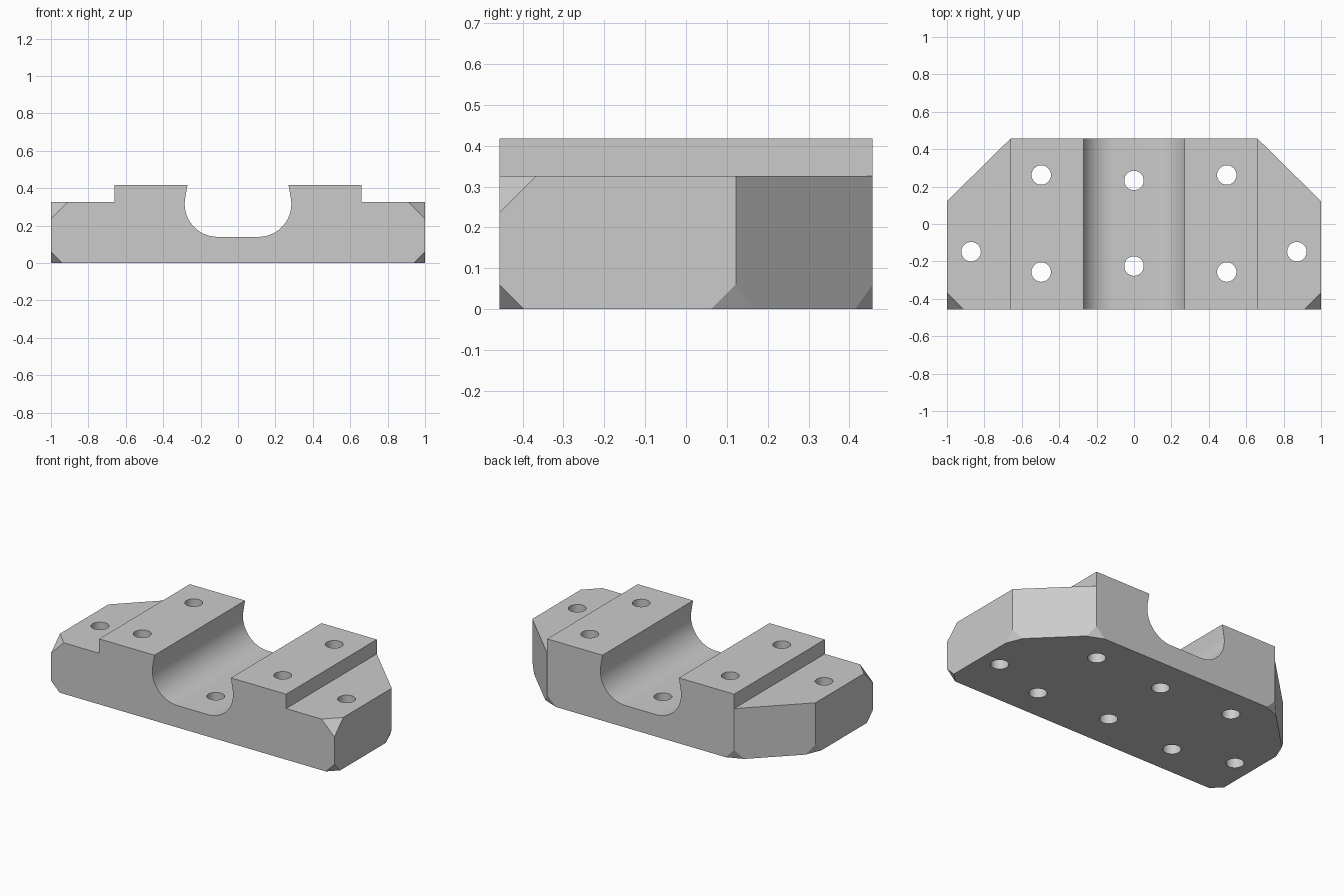
import bpy, bmesh, math
from mathutils import Vector

cube = bpy.data.objects.get("Cube")
if cube:
    bpy.data.objects.remove(cube, do_unlink=True)

grey = bpy.data.materials.new("machined grey")
grey.use_nodes = True
grey.diffuse_color = (0.6, 0.6, 0.6, 1)
grey.node_tree.nodes["Principled BSDF"].inputs["Base Color"].default_value = (0.6, 0.6, 0.6, 1)

DEPTH = 0.457        # half depth
STEP_X, STEP_Z, TOP_Z = 0.66, 0.326, 0.418
BACK_Y = 0.122       # where the angled back corners start


def add_object(name, bm):
    bmesh.ops.recalc_face_normals(bm, faces=bm.faces)
    mesh = bpy.data.meshes.new(name)
    bm.to_mesh(mesh)
    bm.free()
    mesh.materials.append(grey)
    obj = bpy.data.objects.new(name, mesh)
    bpy.context.collection.objects.link(obj)
    return obj


def slice_off(bm, a, b, c):
    """Cut away everything outside the plane through three points."""
    a, b, c = Vector(a), Vector(b), Vector(c)
    normal = (b - a).cross(c - a).normalized()
    if normal.dot(a - Vector((0, 0, 0.2))) < 0:
        normal = -normal
    geom = bm.verts[:] + bm.edges[:] + bm.faces[:]
    bmesh.ops.bisect_plane(bm, geom=geom, plane_co=a, plane_no=normal,
                           dist=1e-5, clear_outer=True)
    bmesh.ops.holes_fill(bm, edges=[e for e in bm.edges if e.is_boundary], sides=0)


# Stepped profile with a rounded channel, mirrored across the middle
half = [(1, 0), (1, STEP_Z), (STEP_X, STEP_Z), (STEP_X, TOP_Z), (0.27, TOP_Z)]
for i in range(25):
    ang = math.radians(8 - 98 * i / 24)
    half.append((0.11 + 0.175 * math.cos(ang), 0.315 + 0.175 * math.sin(ang)))
profile = half + [(-x, z) for x, z in reversed(half)]

bm = bmesh.new()
face = bm.faces.new([bm.verts.new((x, -DEPTH, z)) for x, z in profile])
ext = bmesh.ops.extrude_face_region(bm, geom=[face])
bmesh.ops.translate(bm, vec=(0, 2 * DEPTH, 0),
                    verts=[v for v in ext["geom"] if isinstance(v, bmesh.types.BMVert)])

# Angled back corners and small corner chamfers on each side
C, T = 0.06, 0.09
D = C / math.sqrt(2)
for s in (-1, 1):
    slice_off(bm, (s, BACK_Y, 0), (s, BACK_Y, 1), (s * STEP_X, DEPTH, 0))
    slice_off(bm, (s, T - DEPTH, STEP_Z), (s * (1 - T), -DEPTH, STEP_Z),
              (s, -DEPTH, STEP_Z - T))
    slice_off(bm, (s, C - DEPTH, 0), (s * (1 - C), -DEPTH, 0), (s, -DEPTH, C))
    slice_off(bm, (s, BACK_Y - C, 0), (s * (1 - D), BACK_Y + D, 0), (s, BACK_Y, C))
    slice_off(bm, (s * (STEP_X - C), DEPTH, 0), (s * (STEP_X + D), DEPTH - D, 0),
              (s * STEP_X, DEPTH, C))
block = add_object("clamp_block", bm)

# Bolt holes bored through the block
holes = [(0, 0.233), (0, -0.225)]
for s in (-1, 1):
    holes += [(s * 0.496, 0.262), (s * 0.496, -0.257), (s * 0.871, -0.148)]
bm = bmesh.new()
for x, y in holes:
    made = bmesh.ops.create_cone(bm, cap_ends=True, segments=40, radius1=0.052,
                                 radius2=0.052, depth=2)
    bmesh.ops.translate(bm, verts=made["verts"], vec=(x, y, 0))
cutter = add_object("hole_cutter", bm)
cutter.hide_render = True
cutter.hide_set(True)

bore = block.modifiers.new("bolt holes", "BOOLEAN")
bore.operation = "DIFFERENCE"
bore.solver = "EXACT"
bore.object = cutter

# Bake the holes in, then drop the cutter and smooth the curved walls
bpy.context.view_layer.update()
baked = bpy.data.meshes.new_from_object(
    block.evaluated_get(bpy.context.evaluated_depsgraph_get()))
block.modifiers.clear()
block.data = baked
bpy.data.objects.remove(cutter, do_unlink=True)

for o in bpy.context.selected_objects:
    o.select_set(False)
bpy.context.view_layer.objects.active = block
block.select_set(True)
bpy.ops.object.shade_smooth_by_angle(angle=math.radians(25))
